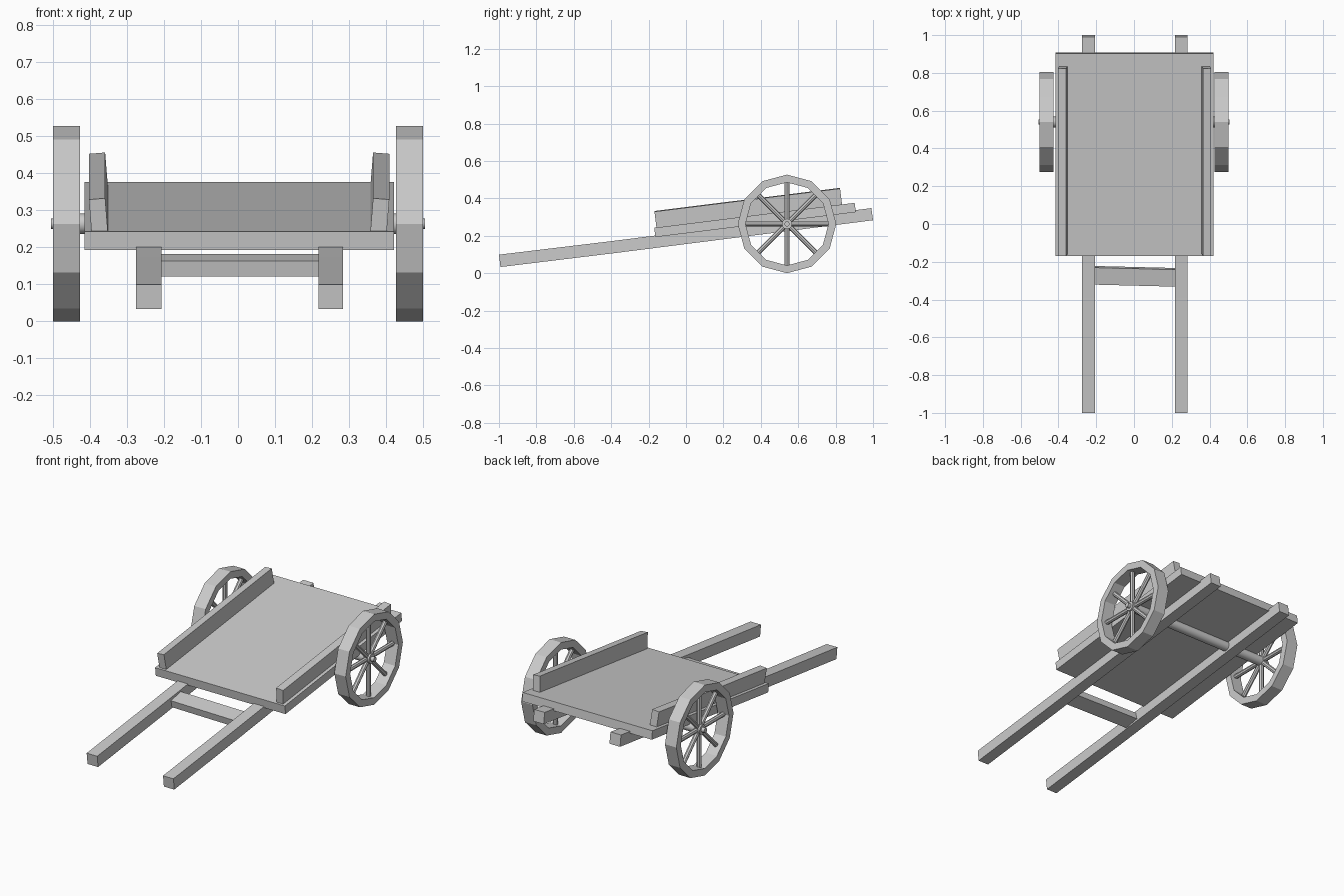
import bpy, bmesh
from math import sin, cos, pi, atan
from mathutils import Matrix, Vector

if "Cube" in bpy.data.objects:
    bpy.data.objects.remove(bpy.data.objects["Cube"])

TILT = atan(0.1245)          # slope of the cart body
WY, WZ = 0.54, 0.2635        # wheel centre


def finish(name, bm):
    bmesh.ops.recalc_face_normals(bm, faces=bm.faces[:])
    me = bpy.data.meshes.new(name)
    bm.to_mesh(me)
    bm.free()
    ob = bpy.data.objects.new(name, me)
    bpy.context.collection.objects.link(ob)
    return ob


def box(name, center, size, rx=0, ry=0, rz=0):
    bm = bmesh.new()
    bmesh.ops.create_cube(bm, size=1)
    m = (Matrix.Translation(center) @ Matrix.Rotation(rz, 4, 'Z') @ Matrix.Rotation(rx, 4, 'X')
         @ Matrix.Rotation(ry, 4, 'Y') @ Matrix.Diagonal((*size, 1)))
    bm.transform(m)
    return finish(name, bm)


def add_rod(bm, a, b, r, sides):
    a, b = Vector(a), Vector(b)
    d = b - a
    m = Matrix.Translation((a + b) / 2) @ d.to_track_quat('Z', 'Y').to_matrix().to_4x4()
    bmesh.ops.create_cone(bm, cap_ends=True, segments=sides, radius1=r, radius2=r,
                          depth=d.length, matrix=m)


def smooth(ob):
    bpy.context.view_layer.objects.active = ob
    ob.select_set(True)
    bpy.ops.object.shade_smooth_by_angle(angle=pi / 3.5)
    ob.select_set(False)


# Long shafts: side profile with a slight bend, extruded across x
profile = [(-0.992, 0.033), (-0.385, 0.107), (1.0, 0.283),
           (0.991, 0.348), (-0.393, 0.172), (-1.0, 0.099)]
for name, x0, x1 in (("left_shaft", -0.275, -0.207), ("right_shaft", 0.217, 0.284)):
    bm = bmesh.new()
    face = bm.faces.new([bm.verts.new((x0, y, z)) for y, z in profile])
    ext = bmesh.ops.extrude_face_region(bm, geom=[face])
    bmesh.ops.translate(bm, vec=(x1 - x0, 0, 0),
                        verts=[v for v in ext["geom"] if isinstance(v, bmesh.types.BMVert)])
    finish(name, bm)

# Bed and cross bar
box("bed", (0.003, 0.369, 0.2845), (0.836, 1.08, 0.05), rx=TILT)
box("cross_bar", (0.005, -0.277, 0.152), (0.44, 0.092, 0.042), rx=0.21, rz=-0.025)

# Side boards, leaning outward
for name, s in (("left_side_board", -1), ("right_side_board", 1)):
    box(name, (s * 0.38 + 0.003, 0.333, 0.347), (0.044, 1.0, 0.092), rx=TILT, ry=s * 0.08)

# Axle with thin end pins
bm = bmesh.new()
add_rod(bm, (-0.485, WY, WZ), (0.485, WY, WZ), 0.028, 12)
add_rod(bm, (-0.505, WY, WZ), (0.505, WY, WZ), 0.014, 10)
smooth(finish("axle", bm))

# Wheels: twelve-sided rim plus eight spokes
R, RI, N = 0.2635, 0.222, 12
for name, s in (("left", -1), ("right", 1)):
    bm = bmesh.new()
    section = [(0.427, R), (0.5, R), (0.5, RI), (0.427, RI)]
    rings = []
    for i in range(N):
        a = 2 * pi * i / N
        rings.append([bm.verts.new((s * x, WY + r * cos(a), WZ + r * sin(a))) for x, r in section])
    for i in range(N):
        p, q = rings[i], rings[(i + 1) % N]
        for j in range(4):
            k = (j + 1) % 4
            bm.faces.new((p[j], p[k], q[k], q[j]))
    finish(name + "_wheel_rim", bm)

    bm = bmesh.new()
    for i in range(8):
        a = pi * i / 4
        c, d = cos(a), sin(a)
        add_rod(bm, (s * 0.463, WY + 0.015 * c, WZ + 0.015 * d),
                (s * 0.463, WY + 0.225 * c, WZ + 0.225 * d), 0.0135, 8)
    finish(name + "_wheel_spokes", bm)
